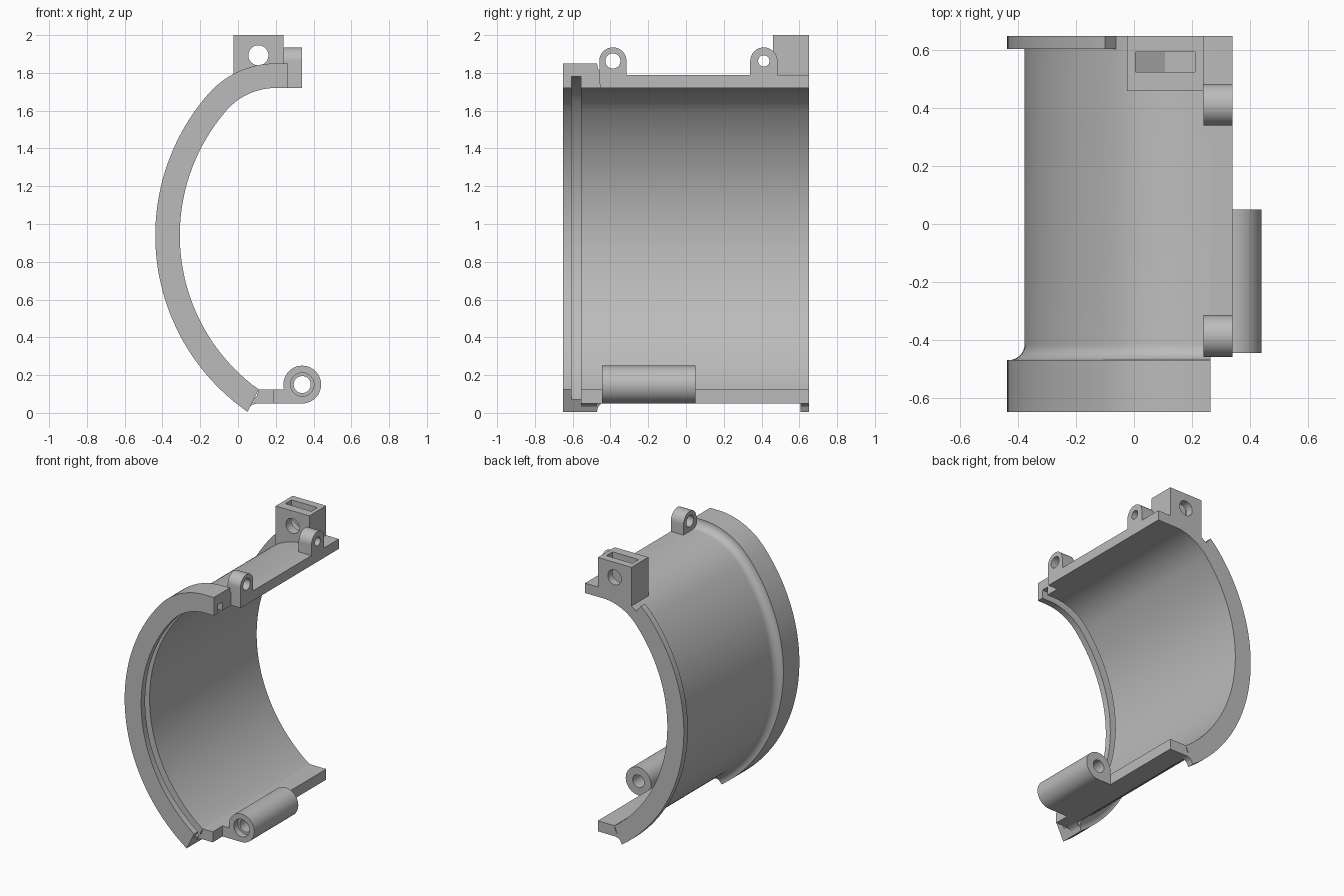
import bpy
import bmesh
from math import sin, cos, pi, radians, atan2, hypot
from mathutils import Vector

if "Cube" in bpy.data.objects:
    bpy.data.objects.remove(bpy.data.objects["Cube"])

grey = bpy.data.materials.new("plain grey")
grey.use_nodes = True
grey.diffuse_color = (0.5, 0.5, 0.5, 1)
grey.node_tree.nodes["Principled BSDF"].inputs["Base Color"].default_value = (0.5, 0.5, 0.5, 1)


def finish(name, bm):
    """Turn a bmesh into a shaded object."""
    bmesh.ops.recalc_face_normals(bm, faces=bm.faces)
    mesh = bpy.data.meshes.new(name)
    bm.to_mesh(mesh)
    bm.free()
    mesh.materials.append(grey)
    mesh.shade_smooth()
    mesh.set_sharp_from_angle(angle=radians(30))
    obj = bpy.data.objects.new(name, mesh)
    bpy.context.scene.collection.objects.link(obj)
    return obj


def loft(name, rings, closed=False):
    """Skin a list of equal rings, with end caps unless closed."""
    bm = bmesh.new()
    rows = [[bm.verts.new(p) for p in ring] for ring in rings]
    n = len(rows[0])
    pairs = list(zip(rows, rows[1:]))
    if closed:
        pairs.append((rows[-1], rows[0]))
    else:
        bm.faces.new(rows[0])
        bm.faces.new(rows[-1])
    for a, b in pairs:
        for i in range(n):
            j = (i + 1) % n
            bm.faces.new((a[i], a[j], b[j], b[i]))
    return finish(name, bm)


def prism_y(name, pts, y0, y1):
    return loft(name, [[(x, y, z) for x, z in pts] for y in (y0, y1)])


def prism_x(name, pts, x0, x1):
    return loft(name, [[(x, y, z) for y, z in pts] for x in (x0, x1)])


def circle(cx, cy, r, start=0, end=2 * pi, n=48):
    full = end - start > 6.2
    steps = n if full else n + 1
    return [(cx + r * cos(start + (end - start) * i / n),
             cy + r * sin(start + (end - start) * i / n)) for i in range(steps)]


def cut(obj, cutter):
    mod = obj.modifiers.new("cut", "BOOLEAN")
    mod.operation = "DIFFERENCE"
    mod.solver = "EXACT"
    mod.object = cutter
    bpy.context.view_layer.objects.active = obj
    bpy.ops.object.modifier_apply(modifier=mod.name)
    bpy.data.objects.remove(cutter)
    obj.data.set_sharp_from_angle(angle=radians(30))


# Inner wall line: flat top, tight upper arc, wide lower arc
BIG = Vector((0.7, 0.94))
BIG_R = 1.008
TOP = 1.72
FLAT_X = 0.2
gap_x, gap_z = BIG.x - FLAT_X, TOP - BIG.y
SMALL_R = (BIG_R ** 2 - gap_x ** 2 - gap_z ** 2) / (2 * (BIG_R - gap_z))
SMALL = Vector((FLAT_X, TOP - SMALL_R))
JOIN = atan2(SMALL.y - BIG.y, SMALL.x - BIG.x)


def wall_line(start, flat_end=None):
    """Stations as (point, outward direction)."""
    out = []
    if flat_end:
        out.append((Vector((flat_end, TOP)), Vector((0, 1))))
    for centre, r, a0, a1, n in ((SMALL, SMALL_R, start, JOIN, 20),
                                 (BIG, BIG_R, JOIN, radians(233.5), 56)):
        for i in range(n):
            a = a0 + (a1 - a0) * i / n
            d = Vector((cos(a), sin(a)))
            out.append((centre + d * r, d))
    out.append((Vector((0.11, 0.125)), Vector((-0.46, -0.92))))
    return out


def sweep(name, section, line):
    """Carry a section of (depth, y) pairs along the wall line."""
    return loft(name, [[(p.x + d.x * t, y, p.y + d.y * t) for t, y in section]
                       for p, d in line])


# Curved shell with grooved front collar and fillet
fillet = circle(0.125, -0.415, 0.055, 1.5 * pi, pi, 8)
shell_section = ([(0, -0.65), (0.13, -0.65), (0.13, -0.47)] + fillet +
                 [(0.07, 0.65), (0, 0.65), (0, -0.555), (0.06, -0.555),
                  (0.06, -0.605), (0, -0.605)])
sweep("shell", shell_section, wall_line(pi / 2, 0.265))

# Rear rim
sweep("rear_rim", [(0.03, 0.605), (0.13, 0.605), (0.13, 0.65), (0.03, 0.65)],
      wall_line(radians(129)))

# Small fillets under the collar and rim ends
toe = [(0.05, 0.006), (0.06, 0.028), (0.075, 0.043), (0.1, 0.05), (0.11, 0.1), (0.07, 0.06)]
prism_y("collar_toe", toe, -0.555, -0.47)
prism_y("rim_toe", toe, 0.605, 0.65)


def box_y(name, x0, x1, z0, z1, y0, y1):
    return prism_y(name, [(x0, z0), (x1, z0), (x1, z1), (x0, z1)], y0, y1)


# Upper and lower edge plates
box_y("upper_plate", 0.23, 0.34, 1.72, 1.79, -0.455, 0.65)
foot = [(0.09, 0.05), (0.24, 0.05), (0.24, 0.125), (0.11, 0.125)]
prism_y("lower_plate", foot, -0.445, 0.65)
prism_y("lower_plate_front", [(min(x, 0.19), z) for x, z in foot], -0.555, -0.445)
prism_y("hinge_neck", [(0.2, 0.05), (0.34, 0.05), (0.34, 0.085), (0.275, 0.085),
                       (0.275, 0.125), (0.2, 0.125)], -0.445, 0.05)

# Hinge barrel with counterbored front
barrel = [(0.062, -0.445), (0.1, -0.445), (0.1, 0.05), (0.045, 0.05),
          (0.045, -0.4), (0.062, -0.4)]
loft("hinge_barrel", [[(0.34 + r * cos(a), y, 0.15 + r * sin(a)) for r, y in barrel]
                      for a in (2 * pi * i / 48 for i in range(48))], closed=True)

# Two eyelets on the upper plate
for name, y, r, hole in (("front_eyelet", -0.387, 0.072, 0.04),
                         ("rear_eyelet", 0.412, 0.072, 0.03)):
    outline = [(y - r, 1.74), (y + r, 1.74)] + circle(y, 1.863, r, 0, pi, 24)
    eyelet = prism_x(name, outline, 0.24, 0.34)
    cut(eyelet, prism_x("eyelet_cutter", circle(y, 1.863, hole), 0.1, 0.5))

# Latch block with round hole and top slot
block = prism_y("latch_block", [(-0.025, 1.7), (0.24, 1.74), (0.24, 2), (-0.025, 2)], 0.46, 0.65)
cut(block, prism_y("hole_cutter", circle(0.108, 1.893, 0.053), 0.3, 0.8))
cut(block, prism_y("slot_cutter", [(0.005, 2.1), (0.21, 2.1), (0.21, 1.8), (0.107, 1.8),
                                   (0.005, 1.86)], 0.525, 0.595))
